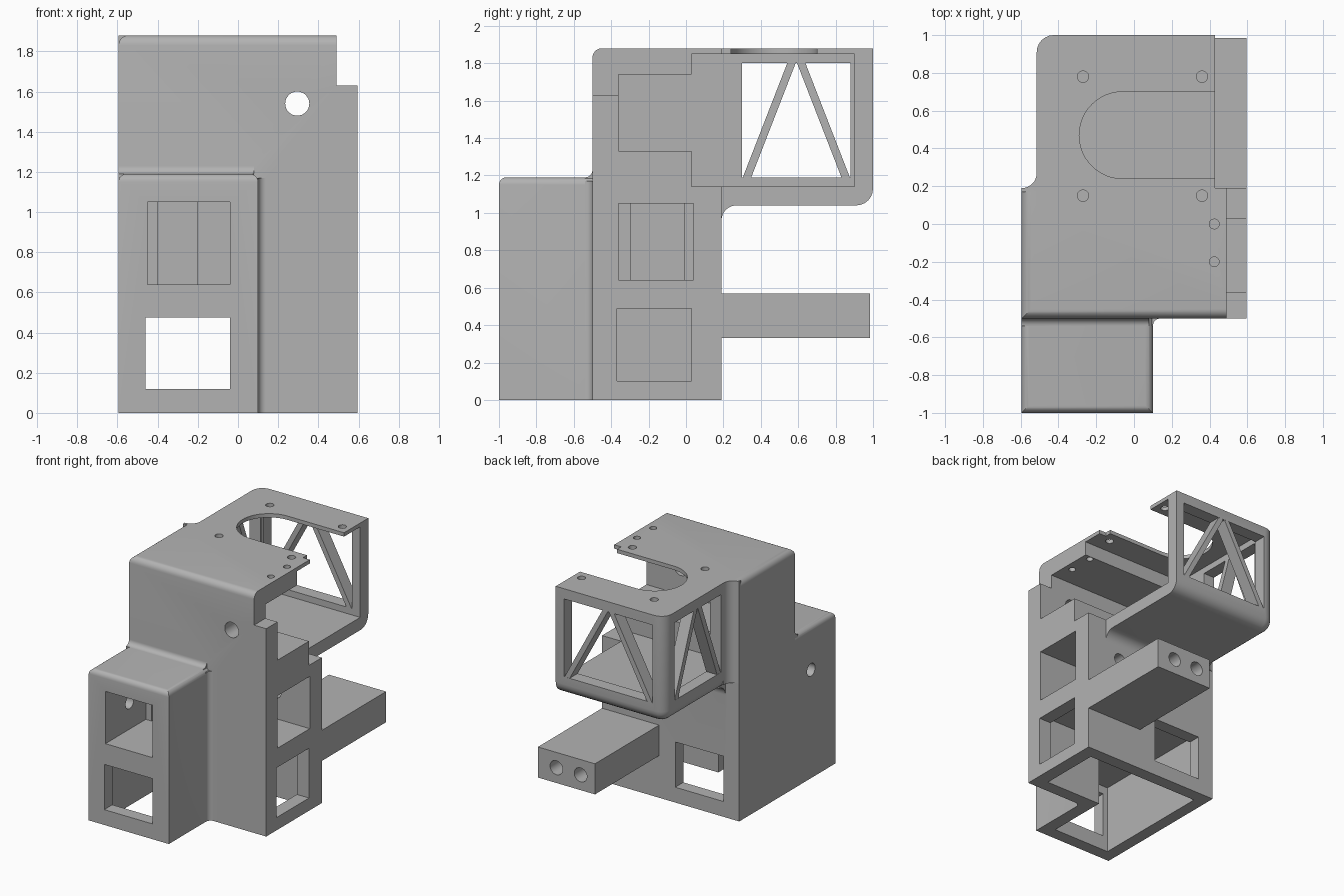
import bpy, bmesh, math
from mathutils import Vector

cube = bpy.data.objects.get("Cube")
if cube:
    bpy.data.objects.remove(cube, do_unlink=True)

grey = bpy.data.materials.new("plain_grey")
grey.use_nodes = True
colour = (0.45, 0.45, 0.45, 1)
grey.diffuse_color = colour
grey.node_tree.nodes["Principled BSDF"].inputs["Base Color"].default_value = colour


def finish(name, bm):
    bmesh.ops.recalc_face_normals(bm, faces=bm.faces)
    mesh = bpy.data.meshes.new(name)
    bm.to_mesh(mesh)
    bm.free()
    mesh.materials.append(grey)
    obj = bpy.data.objects.new(name, mesh)
    bpy.context.collection.objects.link(obj)
    return obj


def prism(name, points, axis, lo, hi):
    """Extrude a 2D outline along an axis (x: y,z  y: x,z  z: x,y)."""
    def place(p, h):
        v = list(p)
        v.insert("xyz".index(axis), h)
        return Vector(v)
    bm = bmesh.new()
    ends = [[bm.verts.new(place(p, h)) for p in points] for h in (lo, hi)]
    for ring in ends:
        bm.faces.new(ring)
    for i in range(len(points)):
        j = (i + 1) % len(points)
        bm.faces.new((ends[0][i], ends[0][j], ends[1][j], ends[1][i]))
    return finish(name, bm)


def box(name, x, y, z, rounded=None, radius=0.05):
    """Box from ranges; rounded(midpoint) picks the edges to round."""
    bm = bmesh.new()
    bmesh.ops.create_cube(bm, size=1)
    for v in bm.verts:
        v.co = Vector([r[0] if c < 0 else r[1] for c, r in zip(v.co, (x, y, z))])
    if rounded:
        edges = [e for e in bm.edges if rounded((e.verts[0].co + e.verts[1].co) / 2)]
        bmesh.ops.bevel(bm, geom=edges, offset=radius, segments=6,
                        profile=0.5, affect='EDGES')
    return finish(name, bm)


def rod(axis, centre, r, lo, hi, n=32):
    ring = [(centre[0] + r * math.cos(2 * math.pi * i / n),
             centre[1] + r * math.sin(2 * math.pi * i / n)) for i in range(n)]
    return prism("hole_cutter", ring, axis, lo, hi)


def fillet(corner, way, r, axis, lo, hi):
    """Concave strip filling an inside corner."""
    (a, b), (s, t), e = corner, way, 0.02
    arc = [(a + s * r * (1 - math.sin(k * math.pi / 16)),
            b + t * r * (1 - math.cos(k * math.pi / 16))) for k in range(9)]
    outline = [(a - s * e, b - t * e), (a + s * r, b - t * e)] + arc + [(a - s * e, b + t * r)]
    return prism("fillet", outline, axis, lo, hi)


def combine(obj, adds, cuts):
    for tools, op in ((adds, 'UNION'), (cuts, 'DIFFERENCE')):
        for tool in tools:
            m = obj.modifiers.new(op, 'BOOLEAN')
            m.operation, m.solver, m.object = op, 'EXACT', tool
    bpy.context.view_layer.update()
    deps = bpy.context.evaluated_depsgraph_get()
    mesh = bpy.data.meshes.new_from_object(obj.evaluated_get(deps))
    obj.modifiers.clear()
    obj.data = mesh
    for tool in adds + cuts:
        bpy.data.objects.remove(tool, do_unlink=True)


def smooth(obj):
    bpy.ops.object.select_all(action='DESELECT')
    obj.select_set(True)
    bpy.context.view_layer.objects.active = obj
    bpy.ops.object.shade_smooth_by_angle(angle=math.radians(30))


W, TOP, BACK, FRONT = 0.595, 1.88, 0.19, -0.5
BOX_TOP, BOX_X = 1.19, 0.1
CAGE_L, CAGE_R, CAGE_Z = -0.515, 0.43, 1.04

# Tall body, rounded along the top front and top left edges
housing = box("housing", (-W, W), (FRONT, BACK), (0, TOP),
              lambda m: m.z > TOP - .01 and (m.y < FRONT + .01 or m.x < -W + .01))

# Front box, rear cage and the blends between them
adds = [
    box("front_box", (-W, BOX_X), (-1, FRONT + .05), (0, BOX_TOP),
        lambda m: m.z > BOX_TOP - .01 and m.y < FRONT, 0.04),
    box("cage", (CAGE_L, CAGE_R), (0.1, 1), (CAGE_Z, TOP),
        lambda m: (m.y > .99 and (m.z < CAGE_Z + .01 or m.x < CAGE_L + .01))
        or (m.x < CAGE_L + .01 and m.z < CAGE_Z + .01), 0.09),
    fillet((FRONT, BOX_TOP), (-1, 1), 0.04, "x", -W, BOX_X - .02),
    fillet((BOX_X, FRONT), (1, -1), 0.04, "z", 0, BOX_TOP - .02),
    fillet((BACK, CAGE_Z), (1, -1), 0.08, "x", CAGE_L + .04, CAGE_R),
    fillet((CAGE_L, BACK), (-1, 1), 0.08, "z", CAGE_Z + .04, TOP),
]

OUT = 0.8
cuts = [
    # Upper right notch and cage interior
    box("notch", (0.49, OUT), (-.7, 0.3), (1.63, 2)),
    box("cage_space", (-.42, OUT), (0.03, 0.9), (1.14, 1.85)),
    # Roof slot with a round end
    rod("z", (-.06, 0.47), 0.23, 1.8, 2, 48),
    box("roof_slot", (-.06, OUT), (0.24, 0.7), (1.8, 2)),
    # Cage windows, left and back
    box("left_window", (-.7, -.3), (0.3, 0.88), (BOX_TOP, 1.8)),
    box("back_window", (-.41, 0.36), (0.8, 1.2), (BOX_TOP, 1.8)),
    # Motor pockets, the lower two stepped at their inner end
    box("upper_pocket", (-.42, OUT), (-.36, 0.035), (1.33, 1.74)),
    box("side_pocket", (0.1, OUT), (-.36, 0.04), (0.64, 1.05)),
    box("side_pocket_end", (-.2, 0.2), (-.36, -.01), (0.64, 1.05)),
    box("front_pocket", (-.45, -.04), (-1.2, -.5), (0.64, 1.05)),
    box("front_pocket_end", (-.4, -.04), (-.6, -.3), (0.64, 1.05)),
    # Hollow base, open below
    box("base_space", (-.5, 0.49), (-.4, 0.09), (-.2, 0.54)),
    box("box_space", (-.5, 0), (-.9, -.3), (-.2, 0.54)),
    # Windows of the base
    box("through_window", (-.46, -.04), (-1.2, 0.4), (0.12, 0.475)),
    box("side_window", (0.3, OUT), (-.37, 0.03), (0.1, 0.49)),
    # Shaft holes
    rod("y", (0.295, 1.54), 0.06, -.7, -.3),
    rod("y", (0.295, 0.85), 0.05, -.1, 0.4),
    rod("x", (-.7, 0.85), 0.05, -.8, -.4),
]
# Screw holes in the roof
for x in (-.27, 0.36):
    for y in (0.15, 0.78):
        cuts.append(rod("z", (x, y), 0.03, 1.8, 2, 20))
for y in (0, -.2):
    cuts.append(rod("z", (0.425, y), 0.026, 1.6, 2, 20))
combine(housing, adds, cuts)
smooth(housing)

# Rear support arm with two bores in its end
arm = box("support_arm", (BOX_X, W), (BACK, 0.985), (0.33, 0.57))
combine(arm, [], [rod("y", (x, 0.45), 0.055, 0.6, 1.2) for x in (0.225, 0.435)])
smooth(arm)


# Sloping struts in the cage windows
def struts(name, axis, lo, hi, depth):
    mid, foot, head = (lo + hi) / 2, BOX_TOP - .01, 1.81
    for side, end in (("a", lo), ("b", hi)):
        s = 0.045 if end < mid else -0.045
        prism(name + "_" + side,
              [(end, foot), (end + s, foot), (mid, head), (mid - s, head)], axis, *depth)


struts("left_strut", "x", 0.3, 0.88, (CAGE_L + .001, -.42))
struts("back_strut", "y", -.41, 0.36, (0.9, 0.999))
